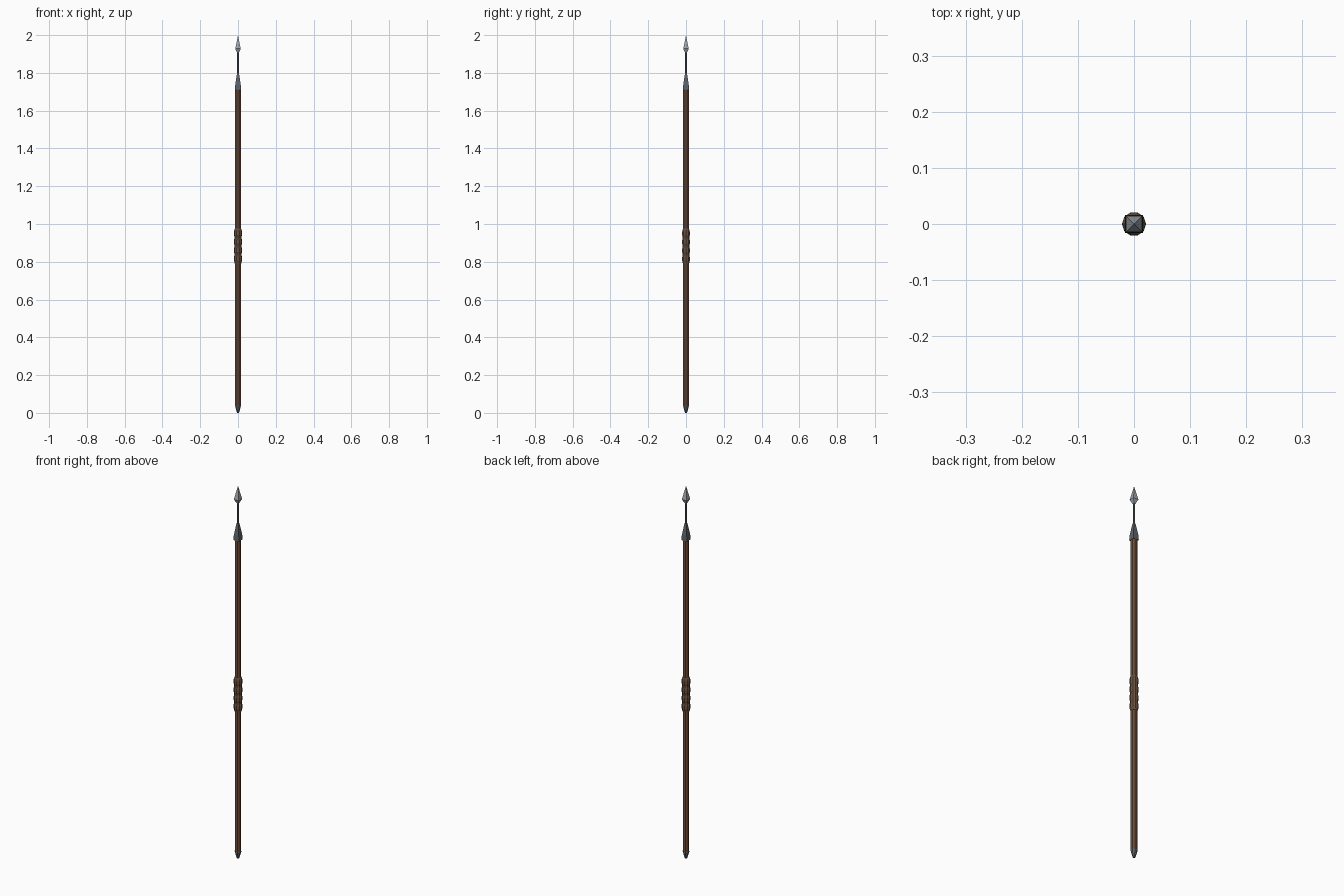
import bpy, bmesh, math

if "Cube" in bpy.data.objects:
    bpy.data.objects.remove(bpy.data.objects["Cube"])

def material(name, color):
    m = bpy.data.materials.new(name)
    m.diffuse_color = (*color, 1)
    m.use_nodes = True
    m.node_tree.nodes["Principled BSDF"].inputs["Base Color"].default_value = m.diffuse_color
    return m

wood = material("wood", (0.16, 0.075, 0.04))
leather = material("leather", (0.15, 0.085, 0.05))
iron = material("dark_iron", (0.12, 0.125, 0.14))
steel = material("steel", (0.36, 0.39, 0.43))

def lathe(name, profile, sides, mat, turn=0.0):
    """Stack rings of (radius, z) into a closed faceted solid; radius 0 makes a point."""
    bm = bmesh.new()
    rings = []
    for r, z in profile:
        n = sides if r > 0 else 1
        rings.append([bm.verts.new((r * math.cos(turn + math.tau * i / sides),
                                    r * math.sin(turn + math.tau * i / sides), z))
                      for i in range(n)])
    for a, b in zip(rings, rings[1:]):
        for i in range(sides):
            j = (i + 1) % sides
            quad = [a[i % len(a)], a[j % len(a)], b[j % len(b)], b[i % len(b)]]
            bm.faces.new(list(dict.fromkeys(quad)))
    for ring in (rings[0], rings[-1]):
        if len(ring) > 2:
            bm.faces.new(ring)
    bmesh.ops.recalc_face_normals(bm, faces=bm.faces)
    mesh = bpy.data.meshes.new(name)
    bm.to_mesh(mesh)
    bm.free()
    mesh.materials.append(mat)
    obj = bpy.data.objects.new(name, mesh)
    bpy.context.collection.objects.link(obj)
    return obj

eighth = math.pi / 8
quarter = math.pi / 4

# Wooden shaft and its pointed butt
lathe("shaft", [(0.016, 0.035), (0.016, 1.73)], 8, wood, eighth)
lathe("butt_spike", [(0.006, 0.0), (0.0165, 0.035), (0.0165, 0.04)], 8, iron, eighth)

# Leather grip: four bulging wraps
grip = [(0.017, 0.79)]
for k in range(4):
    z = 0.793 + k * 0.045
    grip += [(0.019, z + 0.004), (0.0215, z + 0.014), (0.0215, z + 0.031), (0.019, z + 0.041)]
grip.append((0.017, 0.975))
lathe("grip_wrap", grip, 10, leather)

# Square iron socket and thin shank
lathe("socket", [(0.0225, 1.71), (0.021, 1.735), (0.007, 1.80)], 4, iron, quarter)
lathe("shank", [(0.006, 1.79), (0.005, 1.92)], 8, iron, eighth)

# Four-sided pyramidal point
lathe("spear_point", [(0.007, 1.907), (0.0205, 1.928), (0.0, 2.0)], 4, steel, quarter)
